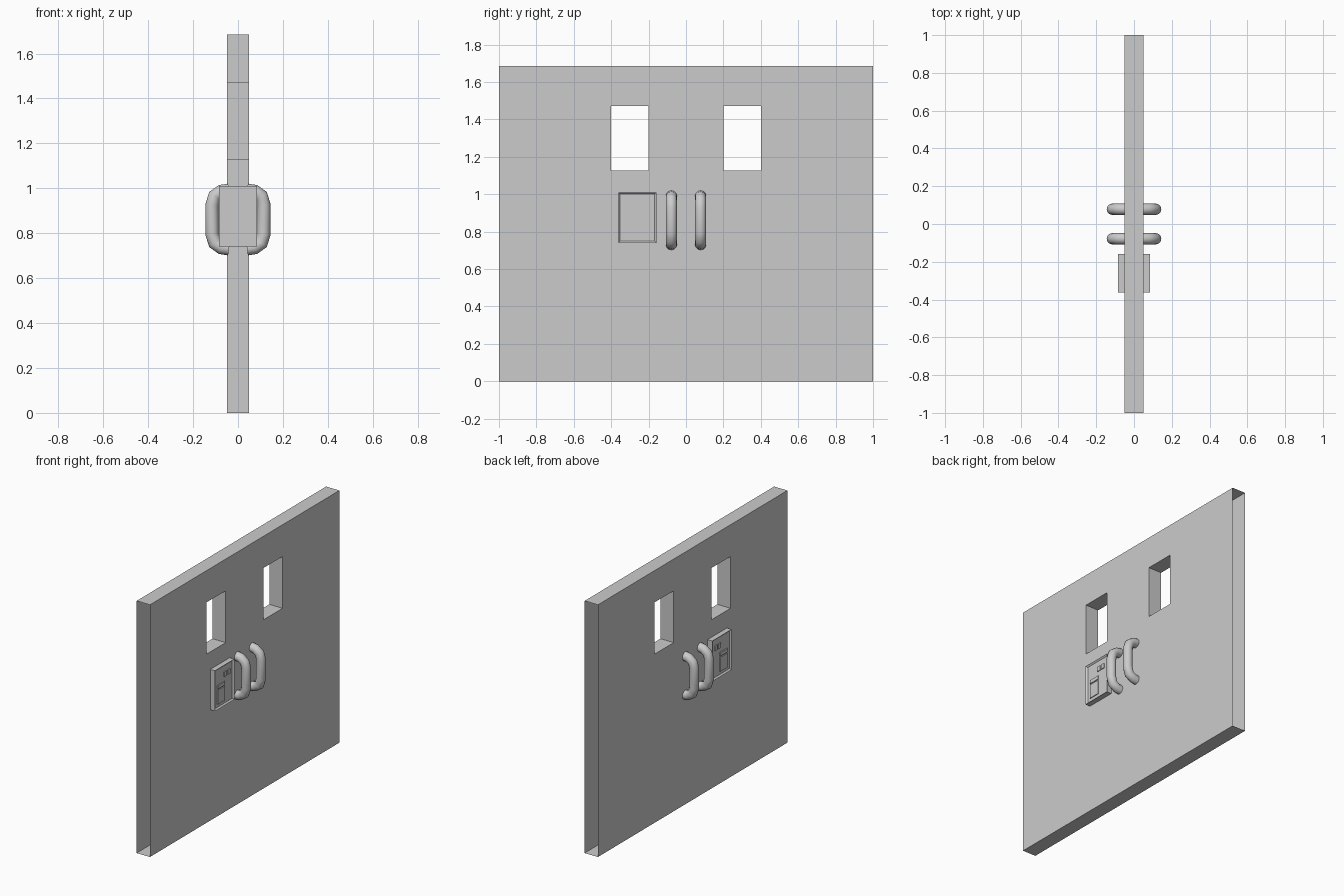
import bpy, bmesh, math

if "Cube" in bpy.data.objects:
    bpy.data.objects.remove(bpy.data.objects["Cube"])

T = 0.049      # half thickness of the door
H = 1.685      # door height


def finish(bm, name):
    bmesh.ops.remove_doubles(bm, verts=bm.verts, dist=1e-5)
    bmesh.ops.recalc_face_normals(bm, faces=bm.faces)
    me = bpy.data.meshes.new(name)
    bm.to_mesh(me)
    bm.free()
    ob = bpy.data.objects.new(name, me)
    bpy.context.collection.objects.link(ob)
    return ob


def add_box(bm, x0, x1, y0, y1, z0, z1):
    vs = bmesh.ops.create_cube(bm, size=1)["verts"]
    for v in vs:
        v.co.x = x0 if v.co.x < 0 else x1
        v.co.y = y0 if v.co.y < 0 else y1
        v.co.z = z0 if v.co.z < 0 else z1


# Door leaves: hollow slab with a framed window, open on the outer edge
def door_leaf(s, name):
    bm = bmesh.new()
    outer = [(0, 0), (1, 0), (1, H), (0, H)]
    window = [(0.2, 1.127), (0.4, 1.127), (0.4, 1.473), (0.2, 1.473)]

    def ring(pts, x):
        return [bm.verts.new((x, s * y, z)) for y, z in pts]

    of, ob_ = ring(outer, T), ring(outer, -T)
    wf, wb = ring(window, T), ring(window, -T)
    for i in range(4):
        j = (i + 1) % 4
        bm.faces.new((of[i], of[j], wf[j], wf[i]))
        bm.faces.new((ob_[j], ob_[i], wb[i], wb[j]))
        bm.faces.new((wf[i], wf[j], wb[j], wb[i]))
        bm.faces.new((of[j], of[i], ob_[i], ob_[j]))
    end = [f for f in bm.faces if all(abs(abs(v.co.y) - 1) < 1e-4 for v in f.verts)]
    bmesh.ops.recalc_face_normals(bm, faces=bm.faces)
    bmesh.ops.delete(bm, geom=end, context='FACES_ONLY')
    return finish(bm, name)


door_leaf(-1, "door_leaf_left")
door_leaf(1, "door_leaf_right")

# Lock panel: box through the door with a recessed face on both sides
P = 0.084
bm = bmesh.new()
add_box(bm, -P, P, -0.362, -0.158, 0.74, 1.01)
bm.normal_update()
sides = [f for f in bm.faces if abs(f.normal.x) > 0.9]
bmesh.ops.inset_individual(bm, faces=sides, thickness=0.013, depth=0)
for f in sides:
    for v in f.verts:
        v.co.x *= (P - 0.01) / P
finish(bm, "lock_panel")

# Lock panel details: two buttons, a slot bar and a key plate per side
details = [(-0.257, -0.231, 0.928, 0.96), (-0.219, -0.193, 0.928, 0.96),
           (-0.326, -0.249, 0.872, 0.896), (-0.326, -0.249, 0.77, 0.864)]
bm = bmesh.new()
for y0, y1, z0, z1 in details:
    for s in (-1, 1):
        a, b = sorted((s * (P - 0.012), s * (P - 0.004)))
        add_box(bm, a, b, y0, y1, z0, z1)
finish(bm, "panel_buttons")

# Pull handles: bent tubes on both faces of both leaves
half = [(0.04, 0.13), (0.075, 0.125), (0.104, 0.105), (0.115, 0.065)]
path = half + [(x, -z) for x, z in reversed(half)]
for side in (-1, 1):
    for face in (-1, 1):
        cu = bpy.data.curves.new("pull_handle", 'CURVE')
        cu.dimensions = '3D'
        cu.bevel_depth = 0.03
        cu.bevel_resolution = 4
        cu.use_fill_caps = True
        sp = cu.splines.new('POLY')
        sp.points.add(len(path) - 1)
        for p, (x, z) in zip(sp.points, path):
            p.co = (face * x, side * 0.078, 0.861 + z, 1)
        ob = bpy.data.objects.new("pull_handle", cu)
        bpy.context.collection.objects.link(ob)
        bpy.ops.object.select_all(action='DESELECT')
        ob.select_set(True)
        bpy.context.view_layer.objects.active = ob
        bpy.ops.object.convert(target='MESH')
        bpy.ops.object.shade_smooth_by_angle(angle=math.radians(50))
